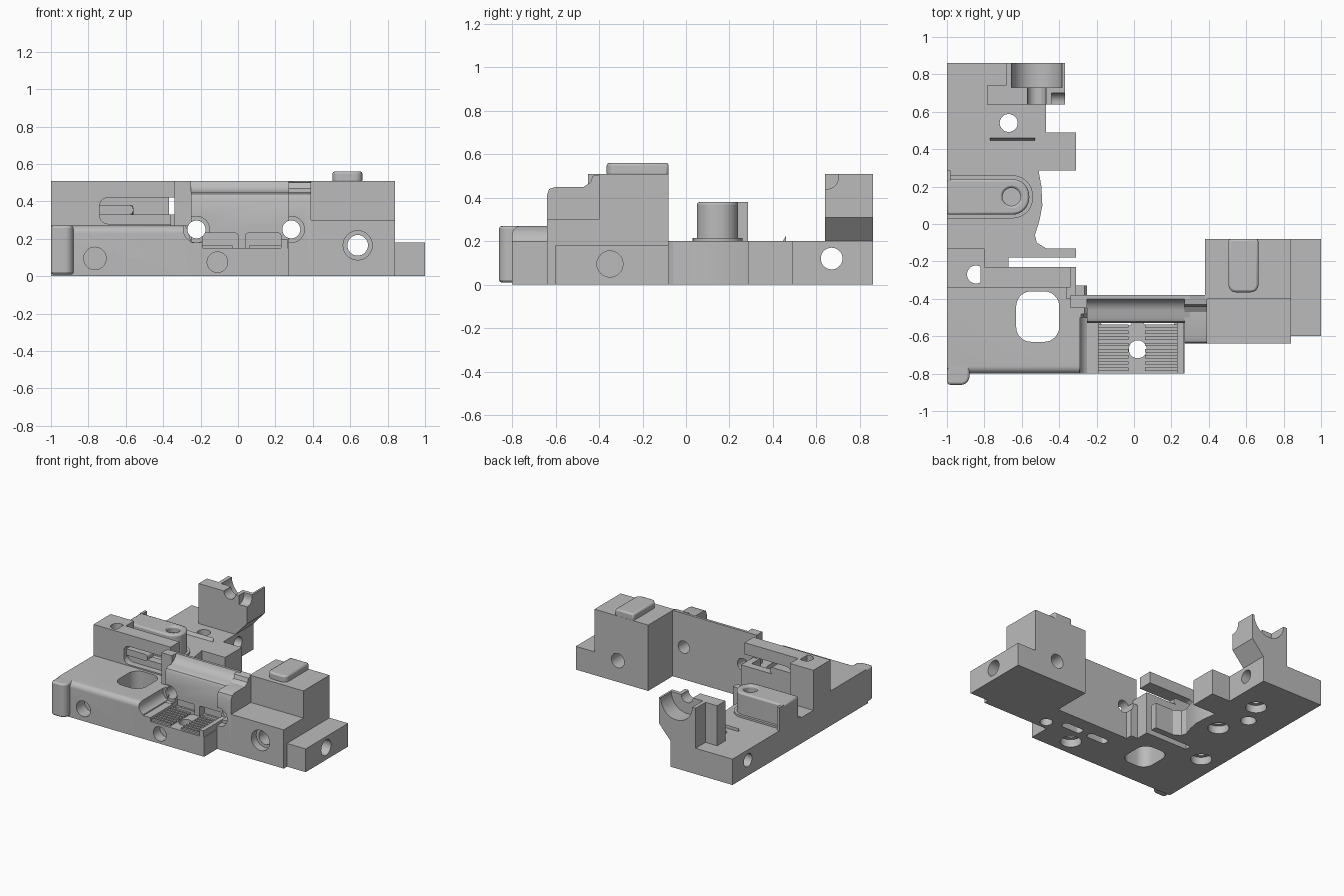
import bpy, bmesh, math
from mathutils import Vector

if "Cube" in bpy.data.objects:
    bpy.data.objects.remove(bpy.data.objects["Cube"])

grey = bpy.data.materials.new("machined_grey")
grey.use_nodes = True
COLOUR = (0.5, 0.5, 0.5, 1)
grey.diffuse_color = COLOUR
grey.node_tree.nodes["Principled BSDF"].inputs["Base Color"].default_value = COLOUR


def prism(name, pts, axis, a, b):
    """Extrude a 2D outline from a to b along an axis."""
    place = {"x": lambda p, t: (t, p[0], p[1]),
             "y": lambda p, t: (p[0], t, p[1]),
             "z": lambda p, t: (p[0], p[1], t)}[axis]
    bm = bmesh.new()
    face = bm.faces.new([bm.verts.new(place(p, a)) for p in pts])
    new = bmesh.ops.extrude_face_region(bm, geom=[face])["geom"]
    move = Vector(place((0, 0), b - a))
    bmesh.ops.translate(bm, vec=move, verts=[g for g in new if isinstance(g, bmesh.types.BMVert)])
    bmesh.ops.recalc_face_normals(bm, faces=bm.faces)
    mesh = bpy.data.meshes.new(name)
    bm.to_mesh(mesh)
    bm.free()
    mesh.materials.append(grey)
    ob = bpy.data.objects.new(name, mesh)
    bpy.context.collection.objects.link(ob)
    return ob


def rounded(u0, u1, v0, v1, radii):
    """Rectangle outline; radii run from lower left, counter-clockwise."""
    corners = [(u0, v0, 1, 1), (u1, v0, -1, 1), (u1, v1, -1, -1), (u0, v1, 1, -1)]
    pts = []
    for i, ((u, v, su, sv), r) in enumerate(zip(corners, radii)):
        if r == 0:
            pts.append((u, v))
            continue
        for k in range(9):
            t = math.pi + i * math.pi / 2 + k * math.pi / 16
            pts.append((u + su * r + r * math.cos(t), v + sv * r + r * math.sin(t)))
    return pts


def box(name, x, y, z):
    return prism(name, rounded(*x, *y, (0, 0, 0, 0)), "z", *z)


def disc(c, r, axis, a, b):
    ring = [(c[0] + r * math.cos(k * math.pi / 16), c[1] + r * math.sin(k * math.pi / 16)) for k in range(32)]
    return prism("cutter", ring, axis, a, b)


def cut(parts, cutters):
    """Carve cutters out of parts, then remove the cutters."""
    for ob in parts:
        for c in cutters:
            mod = ob.modifiers.new("cut", "BOOLEAN")
            mod.operation, mod.solver, mod.object = "DIFFERENCE", "EXACT", c
            bpy.context.view_layer.objects.active = ob
            bpy.ops.object.modifier_apply(modifier=mod.name)
    for c in cutters:
        bpy.data.objects.remove(c)


# Rear base plate with side tongue, scooped edge and rear neck
scoop = [(-0.51, 0.285), (-0.495, 0.2), (-0.49, 0.1), (-0.505, 0.02),
         (-0.53, -0.06), (-0.52, -0.1), (-0.47, -0.13)]
base = prism("base_plate", [(-1, -0.36), (-0.31, -0.36), (-0.31, -0.23), (-0.67, -0.23), (-0.67, -0.18),
                            (-0.31, -0.18), (-0.31, -0.13)] + scoop[::-1] +
             [(-0.31, 0.285), (-0.31, 0.49), (-0.47, 0.49), (-0.47, 0.86), (-1, 0.86)], "z", 0, 0.2)

# Clamp boss and its lip, and a thin ridge
boss = prism("clamp_boss", rounded(-1, -0.56, 0.05, 0.24, (0, 0.09, 0.09, 0)), "z", 0.19, 0.38)
prism("boss_foot", rounded(-1, -0.54, 0.03, 0.26, (0, 0.11, 0.11, 0)), "z", 0.19, 0.215)
box("boss_lip", (-1, -0.98), (0.23, 0.285), (0.19, 0.38))
prism("thin_ridge", [(0.44, 0.19), (0.46, 0.19), (0.46, 0.225)], "x", -0.77, -0.53)

# Upright wall: solid end post plus slotted web
post = box("end_post", (-1, -0.8), (-0.34, -0.13), (0.1, 0.51))
web = box("slotted_web", (-0.82, -0.34), (-0.34, -0.23), (0.1, 0.51))
cut([web], [prism("cutter", rounded(-0.74, -0.3, 0.33, 0.42, (0.045, 0, 0, 0.045)), "y", -0.5, 0),
            prism("cutter", rounded(-0.74, -0.35, 0.28, 0.4, (0.045, 0, 0, 0.045)), "y", -0.5, -0.29)])
prism("slot_tongue", rounded(-0.76, -0.56, 0.33, 0.38, (0, 0.02, 0.02, 0)), "y", -0.31, -0.23)

# Front plate with softened front edge and corner bump
plate = prism("front_plate", rounded(-0.8, -0.33, 0, 0.27, (0, 0, 0, 0.04)), "x", -1, -0.25)
bump = prism("corner_bump", rounded(-1, -0.88, -0.86, -0.74, (0.02, 0.045, 0, 0)), "z", 0.01, 0.27)
cut([plate], [prism("cutter", rounded(-0.63, -0.4, -0.63, -0.36, (0.08,) * 4), "z", -0.1, 0.4),
              prism("cutter", [(-0.29, 0.28), (-0.27, 0.25), (-0.25, 0.18), (-0.2, 0.18), (-0.2, 0.28)],
                    "y", -0.9, -0.48)])
cut([base], [prism("cutter", rounded(-0.63, -0.4, -0.63, -0.355, (0.08,) * 4), "z", -0.1, 0.4)])

# Front tray with side rims and ribs
tray = box("front_tray", (-0.27, 0.27), (-0.8, -0.4), (0, 0.15))
box("tray_left_rim", (-0.26, -0.19), (-0.8, -0.5), (0.1, 0.18))
box("tray_right_rim", (0.23, 0.265), (-0.8, -0.5), (0.1, 0.2))
for i in range(8):
    y = -0.785 + i * 0.033
    for side, x in (("left", (-0.19, -0.03)), ("right", (0.06, 0.23))):
        box(f"tray_rib_{side}_{i + 1}", x, (y, y + 0.018), (0.14, 0.163))

# Cross wall with hollow ramp on top, side ramp and stop block
ramp = [(-0.38, 0.51), (-0.4, 0.51), (-0.41, 0.485), (-0.43, 0.465), (-0.46, 0.45),
        (-0.5, 0.45), (-0.52, 0.44), (-0.53, 0.42)]
wall = prism("cross_wall", ramp + [(-0.53, 0), (-0.38, 0)], "x", -0.25, 0.3)
side = prism("side_ramp", [(-0.38, 0), (-0.38, 0.51), (-0.43, 0.5), (-0.44, 0.47), (-0.47, 0.45), (-0.6, 0.45),
                           (-0.63, 0.44), (-0.64, 0.41), (-0.64, 0)], "x", 0.27, 0.39)
stop = box("stop_block", (-0.34, -0.25), (-0.45, -0.38), (0, 0.51))
box("web_link", (-0.36, -0.31), (-0.4, -0.23), (0, 0.33))
cut([wall, tray], [prism("cutter", rounded(a, b, 0.15, 0.23, (0, 0, 0.015, 0.015)), "y", -0.56, -0.47)
                   for a, b in ((-0.19, 0), (0.04, 0.23))])
cut([wall, tray], [prism("cutter", rounded(a, b, -0.545, -0.485, (0.025,) * 4), "z", -0.1, 0.2)
                   for a, b in ((-0.18, -0.01), (0.05, 0.22))])

# Side block with step, lug and top tab
block = prism("side_block", [(-0.64, 0), (-0.08, 0), (-0.08, 0.51), (-0.4, 0.51), (-0.4, 0.3), (-0.64, 0.3)],
              "x", 0.38, 0.84)
lug = box("side_lug", (0.82, 1), (-0.6, -0.08), (0, 0.18))
tab = prism("top_tab", rounded(0.505, 0.665, -0.365, -0.08, (0.04, 0.04, 0, 0)), "z", 0.5, 0.56)

# Rear cradle with flared side, stepped round seat and corner notches
cradle = prism("rear_cradle", [(-0.785, 0), (-0.47, 0), (-0.47, 0.2), (-0.37, 0.31), (-0.37, 0.51),
                               (-0.785, 0.51)], "y", 0.64, 0.86)
cut([cradle], [disc((-0.52, 0.51), 0.135, "y", 0.73, 0.9),
               disc((-0.52, 0.51), 0.05, "y", 0.6, 0.75),
               box("cutter", (-0.8, -0.685), (0.74, 0.9), (0.2, 0.6)),
               prism("cutter", rounded(0.6, 0.7, 0.44, 0.6, (0, 0.05, 0, 0)), "x", -0.44, -0.3)])

# Vertical through holes with counterbores below
for parts, c in (([base, post], (-0.845, -0.27)), ([plate], (-0.845, -0.27)), ([base, boss], (-0.655, 0.145)),
                 ([base], (-0.67, 0.54)), ([tray], (0.02, -0.67))):
    cut(parts, [disc(c, 0.048, "z", -0.1, 0.7), disc(c, 0.075, "z", -0.1, 0.06)])
cut([base], [disc((-0.75, 0.36), 0.055, "z", -0.1, 0.1)])
cut([side], [disc((0.33, -0.57), 0.045, "z", -0.1, 0.1)])

# Front-to-back holes and blind bores
cut([plate], [disc((-0.765, 0.095), 0.06, "y", -0.9, -0.7)])
cut([tray], [disc((-0.11, 0.075), 0.055, "y", -0.9, -0.72)])
cut([wall, stop, plate], [disc((-0.222, 0.25), 0.048, "y", -0.9, 0), disc((-0.222, 0.25), 0.07, "y", -0.9, -0.5)])
cut([wall, side], [disc((0.285, 0.25), 0.048, "y", -0.9, 0), disc((0.285, 0.25), 0.07, "y", -0.9, -0.58)])
cut([block], [disc((0.64, 0.165), 0.055, "y", -0.9, 0), disc((0.64, 0.165), 0.078, "y", -0.9, -0.58)])

# Sideways holes
cut([lug], [disc((-0.35, 0.095), 0.06, "x", 0.88, 1.1)])
cut([base, cradle], [disc((0.67, 0.12), 0.05, "x", -1.1, 0)])

# Soft edges on the rounded lumps, sharp edges elsewhere
for ob in (boss, tab, bump):
    bevel = ob.modifiers.new("soft_edge", "BEVEL")
    bevel.width, bevel.segments = 0.012, 2
bpy.ops.object.select_all(action="DESELECT")
for ob in bpy.context.scene.objects:
    if ob.type == "MESH" and ob.data.materials and ob.data.materials[0] == grey:
        ob.select_set(True)
        bpy.context.view_layer.objects.active = ob
bpy.ops.object.shade_smooth_by_angle(angle=math.radians(30))
